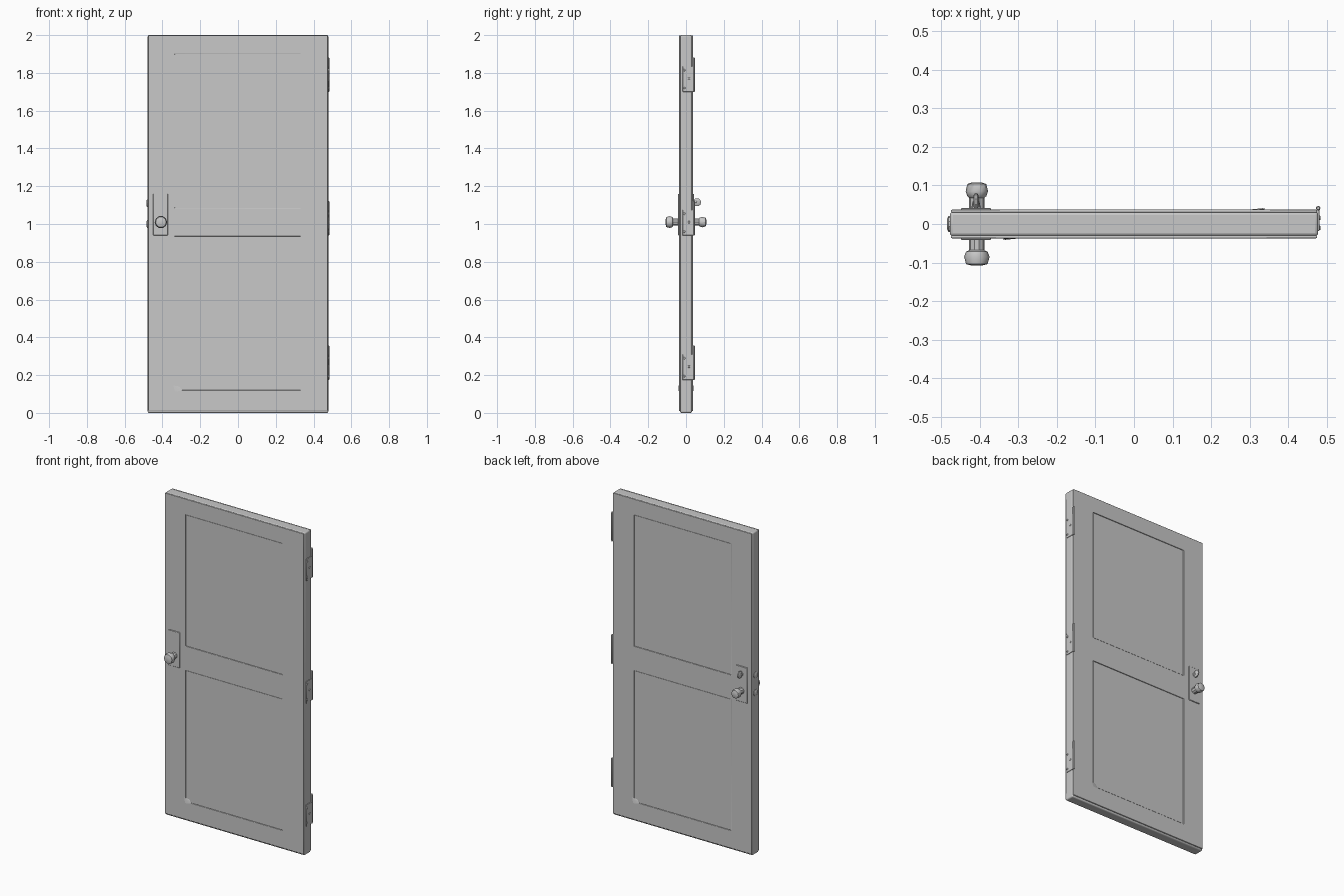
import bpy, bmesh, math
from mathutils import Matrix, Vector

cube = bpy.data.objects.get("Cube")
if cube:
    bpy.data.objects.remove(cube)

# One flat grey for the whole door
grey = bpy.data.materials.new("plain grey")
grey.use_nodes = True
COLOUR = (0.58, 0.58, 0.58, 1)
grey.diffuse_color = COLOUR
grey.node_tree.nodes["Principled BSDF"].inputs["Base Color"].default_value = COLOUR


def finish(name, bm, bevel=0, segments=2, smooth=35):
    bmesh.ops.recalc_face_normals(bm, faces=bm.faces)
    mesh = bpy.data.meshes.new(name)
    bm.to_mesh(mesh)
    bm.free()
    mesh.materials.append(grey)
    ob = bpy.data.objects.new(name, mesh)
    bpy.context.collection.objects.link(ob)
    if bevel:
        mod = ob.modifiers.new("Bevel", 'BEVEL')
        mod.width, mod.segments = bevel, segments
    bpy.ops.object.select_all(action='DESELECT')
    ob.select_set(True)
    bpy.context.view_layer.objects.active = ob
    bpy.ops.object.shade_smooth_by_angle(angle=math.radians(smooth))
    return ob


def box(name, low, high, bevel=0, segments=2):
    low, high = Vector(low), Vector(high)
    bm = bmesh.new()
    bmesh.ops.create_cube(bm, size=1)
    for v in bm.verts:
        v.co = Vector(v.co[i] * (high - low)[i] + (low + high)[i] / 2 for i in range(3))
    return finish(name, bm, bevel, segments)


def lathe(name, profile, origin, direction, sides=10):
    """Spin (radius, distance) pairs about an axis through origin."""
    bm = bmesh.new()
    rings = []
    for r, d in profile:
        rings.append([bm.verts.new((r * math.cos(a), r * math.sin(a), d))
                      for a in (2 * math.pi * i / sides for i in range(sides))])
    for a, b in zip(rings, rings[1:]):
        for i in range(sides):
            j = (i + 1) % sides
            bm.faces.new((a[i], a[j], b[j], b[i]))
    bm.faces.new(rings[0])
    bm.faces.new(rings[-1])
    turn = Vector(direction).to_track_quat('Z', 'Y').to_matrix().to_4x4()
    bm.transform(Matrix.Translation(origin) @ turn)
    return finish(name, bm)


# Door core, with softly rounded long edges
box("door_core", (-0.478, -0.031, 0), (0.478, 0.031, 2), 0.008, 3)

# Facing frame: a grid of cells with the two panel openings left out
XS = (-0.475, -0.335, 0.33, 0.475)
ZS = (0.01, 0.12, 0.935, 1.085, 1.9, 1.998)


def facing(name, side):
    bm = bmesh.new()
    grid = [[bm.verts.new((x, side * 0.03, z)) for z in ZS] for x in XS]
    for i in range(3):
        for k in range(5):
            if i == 1 and k in (1, 3):
                continue
            bm.faces.new((grid[i][k], grid[i + 1][k], grid[i + 1][k + 1], grid[i][k + 1]))
    solid = bmesh.ops.extrude_face_region(bm, geom=bm.faces[:])["geom"]
    bmesh.ops.translate(bm, verts=[g for g in solid if isinstance(g, bmesh.types.BMVert)],
                        vec=(0, side * 0.007, 0))
    finish(name, bm, 0.002, 2)


for side, word in ((-1, "front"), (1, "back")):
    facing(word + "_frame", side)
    # Flat panels set just below the frame surface
    for k, level in ((1, "lower"), (3, "upper")):
        ys = sorted((side * 0.029, side * 0.033))
        box(f"{word}_{level}_panel", (XS[1] + 0.003, ys[0], ZS[k] + 0.003),
            (XS[2] - 0.003, ys[1], ZS[k + 1] - 0.003))

    # Lifted lower corner of the panel
    bm = bmesh.new()
    corner = [bm.verts.new((side * x, side * y, z)) for x, y, z in
              ((0.342, 0.039, 0.145), (0.334, 0.041, 0.113), (0.295, 0.037, 0.117), (0.31, 0.033, 0.14))]
    for tri in ((0, 1, 2), (0, 1, 3), (1, 2, 3), (0, 2, 3)):
        bm.faces.new([corner[i] for i in tri])
    finish(word + "_panel_corner", bm)

    # Lock plate
    ys = sorted((side * 0.035, side * 0.042))
    box(word + "_lock_plate", (-0.449, ys[0], 0.94), (-0.371, ys[1], 1.16), 0.002, 1)

    # Faceted knob on a short stem
    wide = 0.033 if side < 0 else 0.029
    lathe(word + "_knob", ((0.02, 0), (0.02, 0.03), (wide * 0.85, 0.034), (wide, 0.047),
                           (wide * 0.85, 0.066), (wide * 0.4, 0.07)),
          (-0.408, side * 0.038, 1.01), (0, side, 0))

# Thumb turn above the back knob
lathe("thumb_turn_stem", ((0.013, 0), (0.009, 0.02)), (-0.41, 0.038, 1.115), (0, 1, 0))
lathe("thumb_turn", ((0.015, 0), (0.022, 0.004), (0.022, 0.01), (0.015, 0.014)),
      (-0.417, 0.058, 1.115), (1, 0, 0))

# Latch and bolt on the closing edge
for name, z in (("latch", 1.0), ("dead_bolt", 1.11)):
    lathe(name, ((0.021, 0), (0.021, 0.005), (0.014, 0.009)), (-0.476, 0, z), (-1, 0, 0))

# Three hinges on the other edge: leaf, pin barrel and screws
for name, z in (("lower", 0.175), ("middle", 0.94), ("upper", 1.7)):
    box(name + "_hinge_leaf", (0.474, -0.018, z), (0.481, 0.041, z + 0.135), 0.001, 1)
    lathe(name + "_hinge_barrel", ((0.004, 0), (0.006, 0.004), (0.006, 0.176), (0.004, 0.182)),
          (0.478, 0.041, z), (0, 0, 1), 8)
    for i, (y, dz) in enumerate(((-0.01, 0.02), (0.016, 0.07), (-0.01, 0.115))):
        lathe(f"{name}_hinge_screw_{i + 1}", ((0.007, 0), (0.005, 0.003)),
              (0.4805, y, z + dz), (1, 0, 0), 8)
